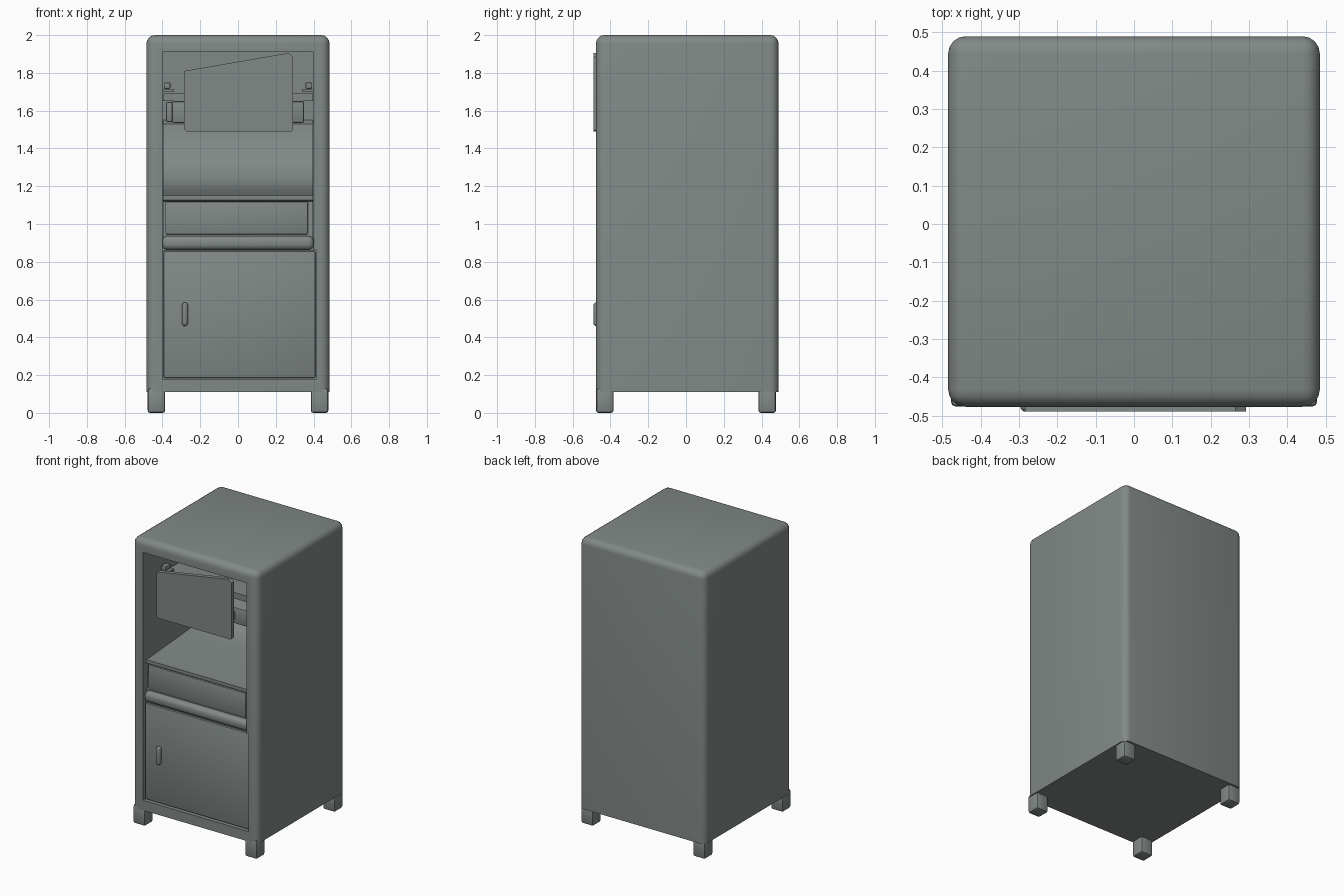
import bpy, bmesh, math
from mathutils import Vector

if "Cube" in bpy.data.objects:
    bpy.data.objects.remove(bpy.data.objects["Cube"])

grey = bpy.data.materials.new("grey green metal")
grey.diffuse_color = (0.22, 0.25, 0.24, 1)
grey.use_nodes = True
grey.node_tree.nodes["Principled BSDF"].inputs["Base Color"].default_value = grey.diffuse_color


def finish(name, bm):
    bmesh.ops.recalc_face_normals(bm, faces=bm.faces)
    me = bpy.data.meshes.new(name)
    bm.to_mesh(me)
    bm.free()
    me.materials.append(grey)
    ob = bpy.data.objects.new(name, me)
    bpy.context.collection.objects.link(ob)
    return ob


def box(name, lo, hi, r=0.0, seg=3, pick=lambda e: True):
    bm = bmesh.new()
    bmesh.ops.create_cube(bm, size=1)
    lo, hi = Vector(lo), Vector(hi)
    for v in bm.verts:
        v.co = Vector([lo[i] + (v.co[i] + 0.5) * (hi[i] - lo[i]) for i in range(3)])
    if r:
        edges = [e for e in bm.edges if pick(e)]
        bmesh.ops.bevel(bm, geom=edges, offset=r, segments=seg, profile=0.5, affect='EDGES')
    return finish(name, bm)


def prism(name, pts, axis, a, b):
    # polygon extruded along x (points are y,z) or along y (points are x,z)
    bm = bmesh.new()
    mk = (lambda p, d: (d, p[0], p[1])) if axis == 'x' else (lambda p, d: (p[0], d, p[1]))
    f = bm.faces.new([bm.verts.new(mk(p, a)) for p in pts])
    ext = bmesh.ops.extrude_face_region(bm, geom=[f])
    off = Vector(mk((0, 0), b - a))
    bmesh.ops.translate(bm, vec=off, verts=[g for g in ext['geom'] if isinstance(g, bmesh.types.BMVert)])
    return finish(name, bm)


# cabinet shell, sharp only along the underside
body = box("cabinet", (-0.485, -0.477, 0.11), (0.485, 0.49, 2.0), 0.045, 4,
           lambda e: max(v.co.z for v in e.verts) > 1)
# openings: dispensing bay and shallow door recess
cutters = [box("bay_cutter", (-0.4, -0.7, 0.86), (0.4, 0.42, 1.91)),
           box("door_cutter", (-0.4, -0.7, 0.18), (0.415, -0.45, 0.862))]
bpy.context.view_layer.objects.active = body
for c in cutters:
    c.hide_render = True
    m = body.modifiers.new("cut", 'BOOLEAN')
    m.object, m.operation, m.solver = c, 'DIFFERENCE', 'EXACT'
    bpy.ops.object.modifier_apply(modifier=m.name)
    bpy.data.objects.remove(c)

# feet
for sx in (-1, 1):
    for sy in (-1, 1):
        x, y = sx * 0.432, sy * 0.43
        box("foot", (x - 0.046, y - 0.046, 0), (x + 0.046, y + 0.046, 0.13), 0.012, 2)

# lower door, handle and rounded rail
box("lower_door", (-0.394, -0.464, 0.186), (0.409, -0.44, 0.856), 0.006, 2)
box("door_handle", (-0.297, -0.49, 0.46), (-0.265, -0.455, 0.585), 0.015, 4)
box("middle_rail", (-0.402, -0.472, 0.862), (0.402, -0.38, 0.937), 0.03, 4)

# catch tray with lip, its floor sweeping up into the back wall
profile = [(-0.435, 0.92), (-0.42, 1.12), (-0.445, 1.127), (-0.445, 1.15), (-0.41, 1.15)]
for i in range(9):
    a = math.radians(90 * i / 8)
    profile.append((0.0 + 0.38 * math.sin(a), 1.53 - 0.35 * math.cos(a)))
profile += [(0.419, 1.55), (0.419, 0.92)]
prism("catch_tray", profile, 'x', -0.398, 0.398)

# tray front plate
box("tray_plate", (-0.385, -0.443, 0.945), (0.37, -0.425, 1.118), 0.006, 2)

# shelf and housing behind the hanging panel
box("upper_shelf", (-0.398, -0.25, 1.65), (0.398, 0.419, 1.69))
box("housing", (-0.35, -0.36, 1.535), (0.35, 0.36, 1.65), 0.01, 2)
box("housing_cap", (-0.38, -0.33, 1.54), (-0.345, -0.05, 1.645), 0.006, 2)
for s in (-1, 1):
    box("clip", (s * 0.37 - 0.03, -0.3, 1.70), (s * 0.37 + 0.03, -0.22, 1.715))
    box("clip_knob", (s * 0.375 - 0.018, -0.29, 1.715), (s * 0.375 + 0.018, -0.23, 1.75), 0.008, 2)
    box("panel_arm", (s * 0.2 - 0.03, -0.46, 1.57), (s * 0.2 + 0.03, -0.3, 1.62))

# hanging front panel with crooked top edge
prism("hanging_panel", [(-0.285, 1.50), (-0.275, 1.49), (0.285, 1.49), (0.292, 1.497),
                        (0.292, 1.885), (0.265, 1.905), (-0.285, 1.81)], 'y', -0.49, -0.46)

# smooth shading with crisp edges
for ob in bpy.context.collection.objects:
    bpy.ops.object.select_all(action='DESELECT')
    ob.select_set(True)
    bpy.context.view_layer.objects.active = ob
    bpy.ops.object.shade_smooth_by_angle(angle=math.radians(35))
